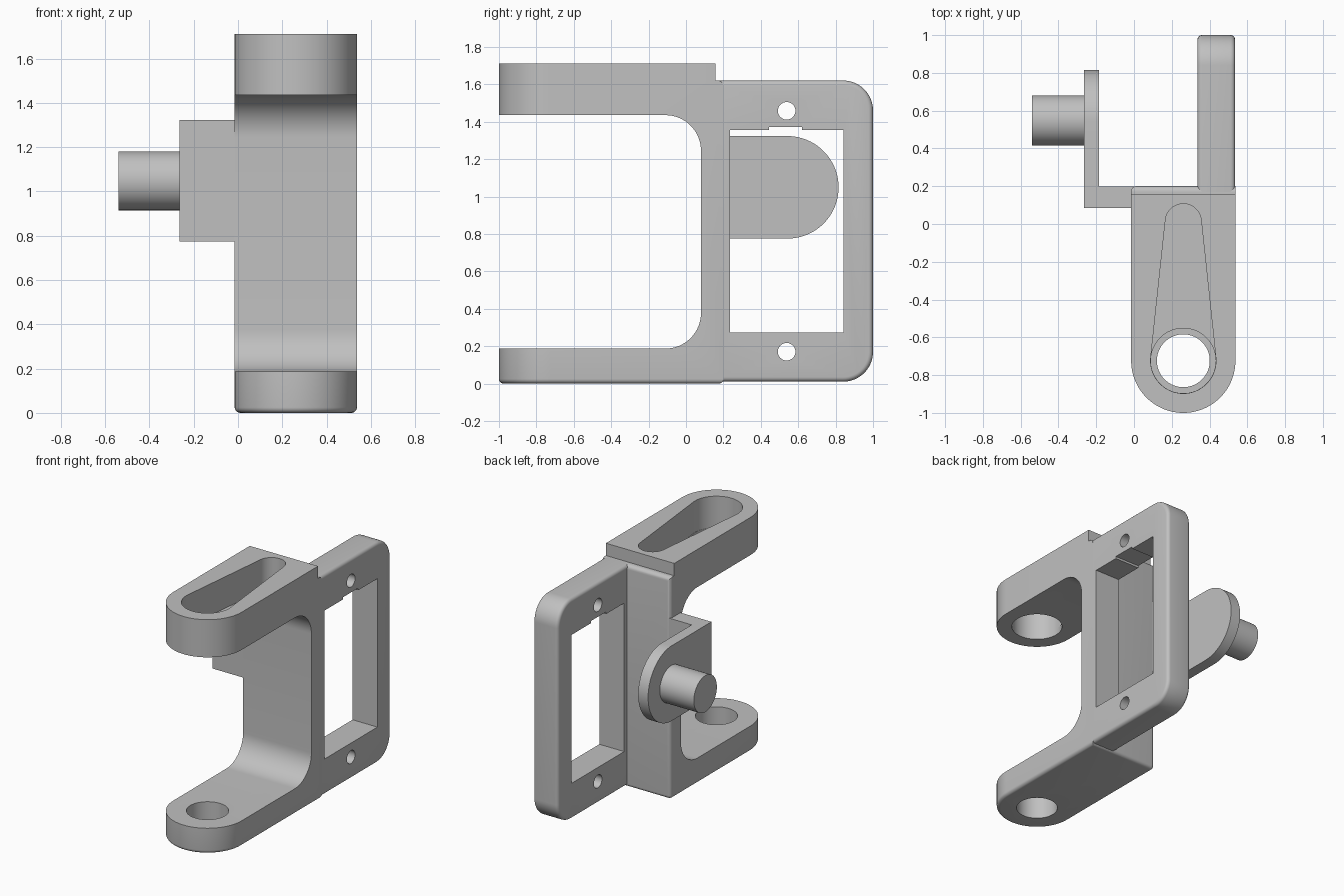
import bpy, bmesh
from math import sin, cos, pi, radians, asin, hypot

if "Cube" in bpy.data.objects:
    bpy.data.objects.remove(bpy.data.objects["Cube"])

grey = bpy.data.materials.new("plain grey")
grey.use_nodes = True
COLOUR = (0.53, 0.53, 0.53, 1)
grey.diffuse_color = COLOUR
grey.node_tree.nodes["Principled BSDF"].inputs["Base Color"].default_value = COLOUR


def arc(cx, cy, r, a0, a1, n=16):
    """Points on an arc, angles in degrees."""
    steps = [radians(a0 + (a1 - a0) * i / n) for i in range(n + 1)]
    return [(cx + r * cos(a), cy + r * sin(a)) for a in steps]


def circle(cx, cy, r, n=64):
    return arc(cx, cy, r, 0, 360, n)[:-1]


def rect(a0, b0, a1, b1):
    return [(a0, b0), (a1, b0), (a1, b1), (a0, b1)]


def prism(name, points, axis, lo, hi, bevel_rule=None, width=0.03):
    """Extrude a 2D outline along x (points are y, z) or z (points are x, y)."""
    bm = bmesh.new()
    place = (lambda p, t: (t, *p)) if axis == "x" else (lambda p, t: (*p, t))
    face = bm.faces.new([bm.verts.new(place(p, lo)) for p in points])
    new = bmesh.ops.extrude_face_region(bm, geom=[face])["geom"]
    shift = place((0, 0), hi - lo)
    bmesh.ops.translate(bm, vec=shift, verts=[g for g in new if isinstance(g, bmesh.types.BMVert)])
    bmesh.ops.recalc_face_normals(bm, faces=bm.faces[:])
    if bevel_rule:
        edges = [e for e in bm.edges if bevel_rule(e.verts[0].co, e.verts[1].co)]
        bmesh.ops.bevel(bm, geom=edges, offset=width, segments=5, profile=0.5,
                        affect="EDGES", clamp_overlap=True)
    mesh = bpy.data.meshes.new(name)
    bm.to_mesh(mesh)
    bm.free()
    mesh.materials.append(grey)
    ob = bpy.data.objects.new(name, mesh)
    bpy.context.collection.objects.link(ob)
    return ob


def activate(ob):
    bpy.ops.object.select_all(action="DESELECT")
    ob.select_set(True)
    bpy.context.view_layer.objects.active = ob


def combine(ob, others, operation="DIFFERENCE"):
    activate(ob)
    for other in others:
        mod = ob.modifiers.new("cut", "BOOLEAN")
        mod.operation, mod.object, mod.solver = operation, other, "EXACT"
        bpy.ops.object.modifier_apply(modifier=mod.name)
        bpy.data.objects.remove(other)


def smooth(ob):
    activate(ob)
    bpy.ops.object.shade_smooth_by_angle(angle=radians(30))


# Clevis body: rounded plan outline, opened to a C by a filleted cutter
X0, X1, BACK, TOP = -0.015, 0.537, 0.2, 1.71
MID, TIP, R = (X0 + X1) / 2, -0.724, (X1 - X0) / 2
outline = arc(MID, TIP, R, 180, 360, 48) + [(X1, BACK), (X0, BACK)]


def body_edges(a, b):
    bottom = a.z < 0.01 and b.z < 0.01
    rear_corner = abs(a.z - b.z) > 1 and a.y > 0.1 and a.x < 0
    return bottom or rear_corner


body = prism("clevis_body", outline, "z", 0, TOP, body_edges, 0.025)
opening = [(-2, 0.187)] + arc(-0.11, 0.377, 0.19, -90, 0) + arc(-0.11, 1.245, 0.19, 0, 90) + [(-2, 1.435)]
step = [(0.157, 2), (0.157, 1.62)] + arc(0.17, 1.59, 0.03, 90, 0, 6) + [(0.4, 1.59), (0.4, 2)]

# Tapered pocket in the upper arm, tangent to both end circles
BIG, SMALL, END = 0.173, 0.095, 0.012
tilt = asin((BIG - SMALL) / (END - TIP)) * 180 / pi
pocket = arc(MID, END, SMALL, tilt, 180 - tilt, 24) + arc(MID, TIP, BIG, 180 - tilt, 360 + tilt, 40)

combine(body, [
    prism("opening_cutter", opening, "x", -1, 1),
    prism("step_cutter", step, "x", -1, 1),
    prism("pocket_cutter", pocket, "z", 1.48, 2),
    prism("upper_hole_cutter", circle(MID, TIP, BIG - 0.001), "z", 1.2, 1.6),
    prism("lower_hole_cutter", circle(MID, TIP, 0.14), "z", -0.5, 0.6),
])
smooth(body)

# Side frame with rounded outer corners
PX0, PX1, PZ0, PZ1, CR = 0.335, 0.536, 0.01, 1.62, 0.16
frame_outline = ([(0.17, PZ0)] + arc(1 - CR, PZ0 + CR, CR, -90, 0)
                 + arc(1 - CR, PZ1 - CR, CR, 0, 90) + [(0.17, PZ1)])


def frame_edges(a, b):
    return abs(a.x - b.x) < 0.01 and not (a.y < 0.18 and b.y < 0.18)


frame = prism("side_frame", frame_outline, "x", PX0, PX1, frame_edges, 0.025)
window = [(0.235, 0.272), (0.843, 0.272), (0.843, 1.356), (0.62, 1.356),
          (0.62, 1.372), (0.445, 1.372), (0.445, 1.356), (0.235, 1.356)]
combine(frame, [prism("window_cutter", window, "x", 0, 1)]
        + [prism("screw_hole_cutter", circle(0.538, z, 0.047, 32), "x", 0, 1) for z in (0.17, 1.458)])
smooth(frame)

# Offset lug: bridge, rounded tab and peg
LZ0, LZ1, LX = 0.775, 1.323, -0.265
tab_outline = [(0.085, LZ0)] + arc(0.542, (LZ0 + LZ1) / 2, (LZ1 - LZ0) / 2, -90, 90, 40) + [(0.085, LZ1)]
lug = prism("offset_lug", tab_outline, "x", LX, -0.185)
combine(lug, [prism("bridge", rect(0.085, LZ0, 0.199, LZ1), "x", LX, 0.1)], "UNION")
smooth(lug)
peg = prism("peg", circle(0.548, 1.048, 0.133), "x", -0.54, LX + 0.02)
smooth(peg)
